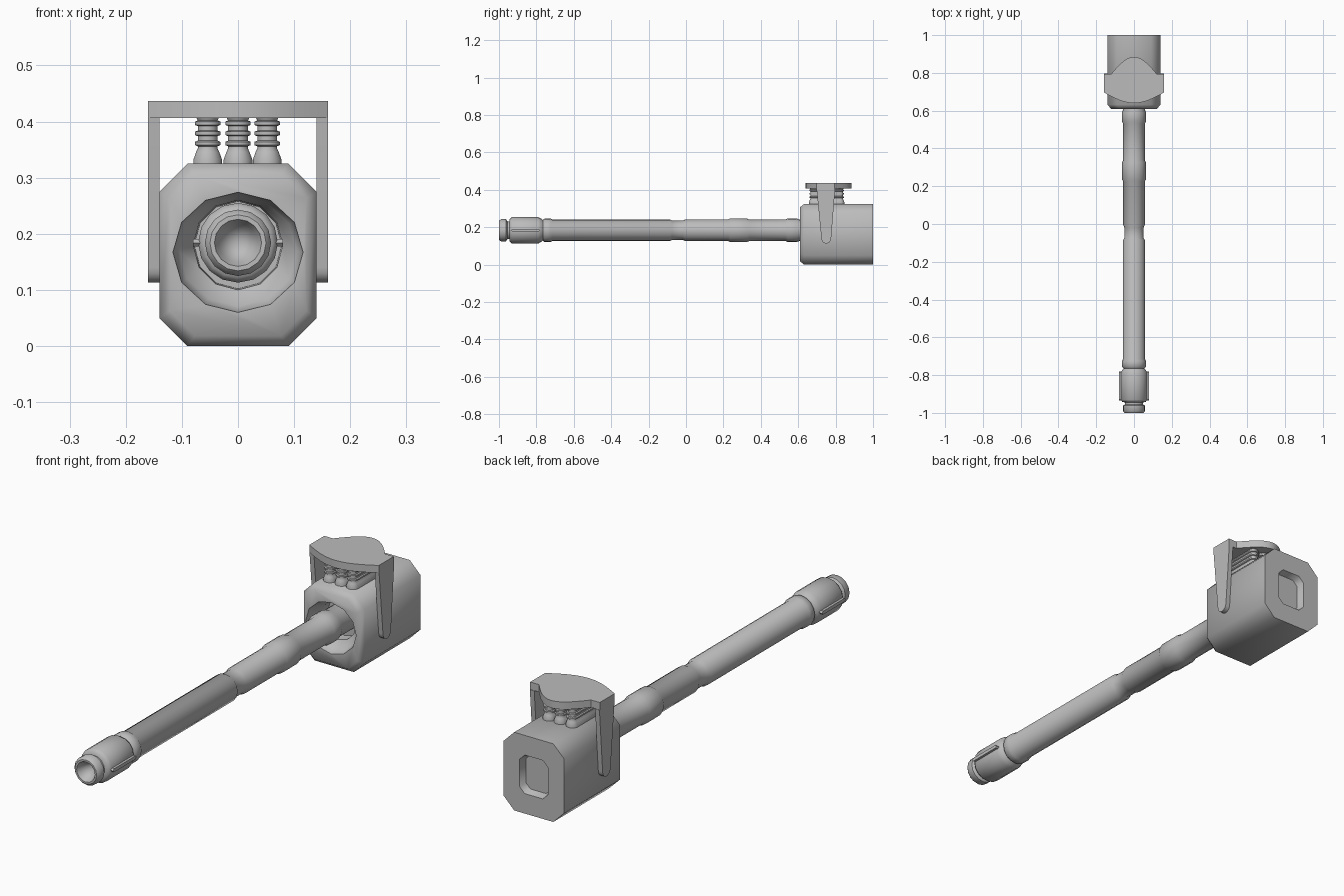
import bpy, bmesh
from math import sin, cos, pi, radians
from mathutils import Vector

cube = bpy.data.objects.get("Cube")
if cube:
    bpy.data.objects.remove(cube, do_unlink=True)

metal = bpy.data.materials.new("grey_metal")
metal.use_nodes = True
metal.diffuse_color = (0.5, 0.5, 0.5, 1)
metal.node_tree.nodes["Principled BSDF"].inputs["Base Color"].default_value = (0.5, 0.5, 0.5, 1)

AXIS_Z = 0.184      # height of the barrel axis


def loft(name, rings):
    """Skin a list of equal rings of points and close both ends."""
    bm = bmesh.new()
    loops = [[bm.verts.new(p) for p in ring] for ring in rings]
    n = len(loops[0])
    for a, b in zip(loops, loops[1:]):
        for i in range(n):
            j = (i + 1) % n
            bm.faces.new((a[i], a[j], b[j], b[i]))
    bm.faces.new(loops[0])
    bm.faces.new(loops[-1])
    bmesh.ops.remove_doubles(bm, verts=bm.verts, dist=1e-5)
    bmesh.ops.recalc_face_normals(bm, faces=bm.faces)
    mesh = bpy.data.meshes.new(name)
    bm.to_mesh(mesh)
    bm.free()
    mesh.materials.append(metal)
    obj = bpy.data.objects.new(name, mesh)
    bpy.context.collection.objects.link(obj)
    return obj


def activate(obj):
    bpy.ops.object.select_all(action='DESELECT')
    obj.select_set(True)
    bpy.context.view_layer.objects.active = obj


def smooth(obj, angle=40):
    activate(obj)
    bpy.ops.object.shade_smooth_by_angle(angle=radians(angle))


def cut(obj, cutter):
    activate(obj)
    mod = obj.modifiers.new("cut", 'BOOLEAN')
    mod.object = cutter
    mod.operation = 'DIFFERENCE'
    mod.solver = 'EXACT'
    bpy.ops.object.modifier_apply(modifier=mod.name)
    bpy.data.objects.remove(cutter, do_unlink=True)


def chamfered(y, half_x, low, high, c):
    """Rectangle in the xz plane with clipped corners."""
    right = [(half_x - c, low), (half_x, low + c), (half_x, high - c), (half_x - c, high)]
    left = [(-x, z) for x, z in reversed(right)]
    return [Vector((x, y, z)) for x, z in right + left]


def round_ring(y, rx, rz, z, sides):
    return [Vector((rx * cos(2 * pi * i / sides), y, z + rz * sin(2 * pi * i / sides)))
            for i in range(sides)]


# Housing with a bevelled front
housing = loft("housing", [
    chamfered(0.61, 0.122, 0.018, 0.307, 0.045),
    chamfered(0.632, 0.14, 0, 0.325, 0.05),
    chamfered(1.0, 0.14, 0, 0.325, 0.05)])

# Stepped socket around the barrel
socket = loft("socket_cutter", [
    round_ring(0.59, 0.116, 0.107, 0.167, 12),
    round_ring(0.612, 0.116, 0.107, 0.167, 12),
    round_ring(0.64, 0.105, 0.098, 0.169, 12),
    round_ring(0.66, 0.08, 0.08, 0.18, 12),
    round_ring(0.70, 0.078, 0.078, 0.18, 12)])
cut(housing, socket)

# Shallow panel in the back
cut(housing, loft("panel_cutter", [
    chamfered(0.97, 0.056, 0.092, 0.234, 0.02),
    chamfered(1.01, 0.068, 0.08, 0.246, 0.024)]))
smooth(housing, 50)

# Barrel, turned from (y, radius) pairs, starting inside the bore
barrel_profile = [
    (-0.93, 0), (-0.985, 0.035), (-1.0, 0.042), (-1.0, 0.05), (-0.99, 0.059),
    (-0.962, 0.059), (-0.955, 0.048), (-0.945, 0.048), (-0.942, 0.062),
    (-0.93, 0.071), (-0.79, 0.071), (-0.775, 0.063), (-0.765, 0.055),
    (-0.755, 0.064), (-0.725, 0.064), (-0.715, 0.058), (-0.085, 0.058),
    (-0.075, 0.051), (-0.02, 0.051), (-0.005, 0.057), (0.225, 0.057),
    (0.235, 0.063), (0.325, 0.063), (0.34, 0.057), (0.53, 0.057),
    (0.545, 0.064), (0.59, 0.064), (0.605, 0.058), (0.72, 0.058)]
smooth(loft("barrel", [round_ring(y, r, r, AXIS_Z, 16) for y, r in barrel_profile]), 42)

for side, label in ((1, "left"), (-1, "right")):
    # Slim rib along the side of the muzzle
    loft(label + "_muzzle_rib", [
        [Vector((side * x, y, AXIS_Z + z)) for y, z in
         ((-0.935, 0), (-0.928, -0.007), (-0.787, -0.007),
          (-0.78, 0), (-0.787, 0.007), (-0.928, 0.007))]
        for x in (0.06, 0.08)])

    # Tapered bracket leg with a rounded foot
    foot = [(0.75 - 0.026 * cos(pi * i / 8), 0.14 - 0.027 * sin(pi * i / 8))
            for i in range(9)]
    outline = [(0.698, 0.406)] + foot + [(0.797, 0.406)]
    leg = loft(label + "_bracket_leg", [
        [Vector((side * x, y, z)) for y, z in outline] for x in (0.14, 0.16)])
    smooth(leg, 30)

# Bracket top with bowed front and back edges
steps = [i / 12 for i in range(13)]
front_edge = [(-0.16 + 0.32 * t, 0.697 - 0.057 * sin(pi * t)) for t in steps]
back_edge = [(0.12 - 0.24 * t, 0.795 + 0.09 * sin(pi * t)) for t in steps]
plan = front_edge + [(0.16, 0.795)] + back_edge + [(-0.16, 0.795)]
plate = loft("bracket_top", [[Vector((x, y, z)) for x, y in plan] for z in (0.406, 0.437)])
smooth(plate, 30)


def long_ring(x, z, r):
    """Rounded slot outline, long in y."""
    pts = []
    for i in range(16):
        a = 2 * pi * (i + 0.5) / 16
        pts.append(Vector((x + r * cos(a), 0.752 + r * sin(a) + (0.07 if sin(a) > 0 else -0.07), z)))
    return pts


# Three ribbed bellows between housing and bracket
bellows_profile = [(0.318, 0.026), (0.332, 0.026), (0.346, 0.021), (0.352, 0.018)]
for z in (0.356, 0.374, 0.392):
    bellows_profile += [(z, 0.018), (z + 0.002, 0.023), (z + 0.008, 0.023), (z + 0.01, 0.018)]
bellows_profile.append((0.41, 0.022))
for x, label in ((-0.054, "right"), (0, "middle"), (0.052, "left")):
    smooth(loft(label + "_bellows", [long_ring(x, z, r) for z, r in bellows_profile]), 40)
